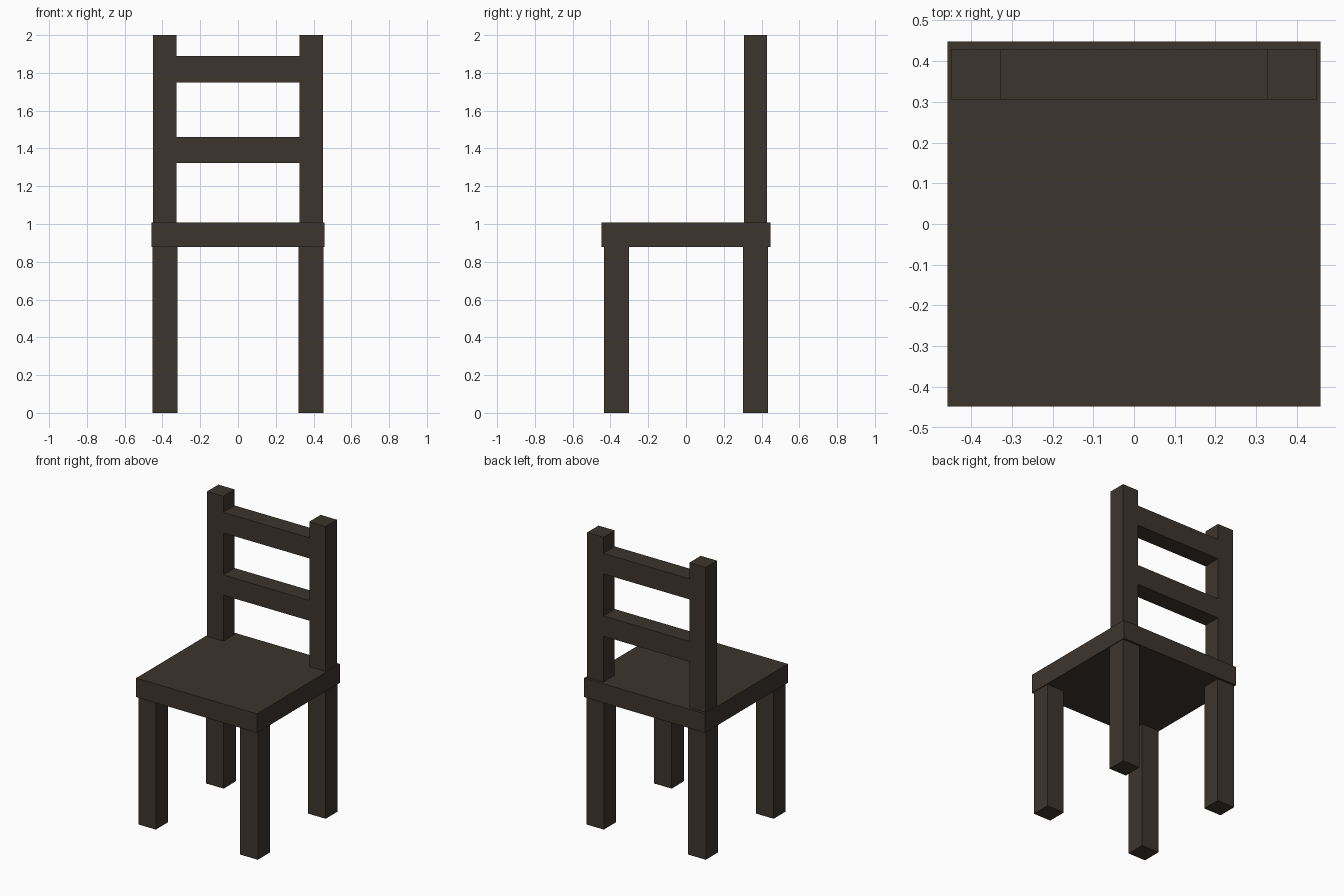
import bpy
import bmesh

if "Cube" in bpy.data.objects:
    bpy.data.objects.remove(bpy.data.objects["Cube"])

wood = bpy.data.materials.new("dark_wood")
wood.diffuse_color = (0.046, 0.035, 0.027, 1.0)
wood.use_nodes = True
wood.node_tree.nodes["Principled BSDF"].inputs["Base Color"].default_value = wood.diffuse_color


def box(name, x, y, z):
    """Axis-aligned box from (min, max) ranges."""
    bm = bmesh.new()
    bmesh.ops.create_cube(bm, size=1.0)
    for v in bm.verts:
        v.co = [r[0] if c < 0 else r[1] for c, r in zip(v.co, (x, y, z))]
    mesh = bpy.data.meshes.new(name)
    bm.to_mesh(mesh)
    bm.free()
    mesh.materials.append(wood)
    obj = bpy.data.objects.new(name, mesh)
    bpy.context.collection.objects.link(obj)
    return obj


def span(side, inner, outer):
    """Range between two distances on the given side of the centre."""
    return tuple(sorted((side * inner, side * outer)))


SEAT_BOTTOM, SEAT_TOP = 0.877, 1.007
BACK_Y = (0.306, 0.429)

# Seat slab
box("seat", (-0.458, 0.458), (-0.448, 0.448), (SEAT_BOTTOM, SEAT_TOP))

for sx, side in ((-1, "left"), (1, "right")):
    # Legs
    for sy, end in ((-1, "front"), (1, "back")):
        box(f"{end}_{side}_leg", span(sx, 0.32, 0.453),
            span(sy, 0.302, 0.433), (0.0, SEAT_BOTTOM))
    # Backrest posts
    box(f"{side}_back_post", span(sx, 0.326, 0.449), BACK_Y, (SEAT_TOP, 2.0))

# Backrest slats, flush with the posts
for name, z in (("lower_slat", (1.322, 1.461)), ("upper_slat", (1.749, 1.89))):
    box(name, (-0.326, 0.326), BACK_Y, z)
